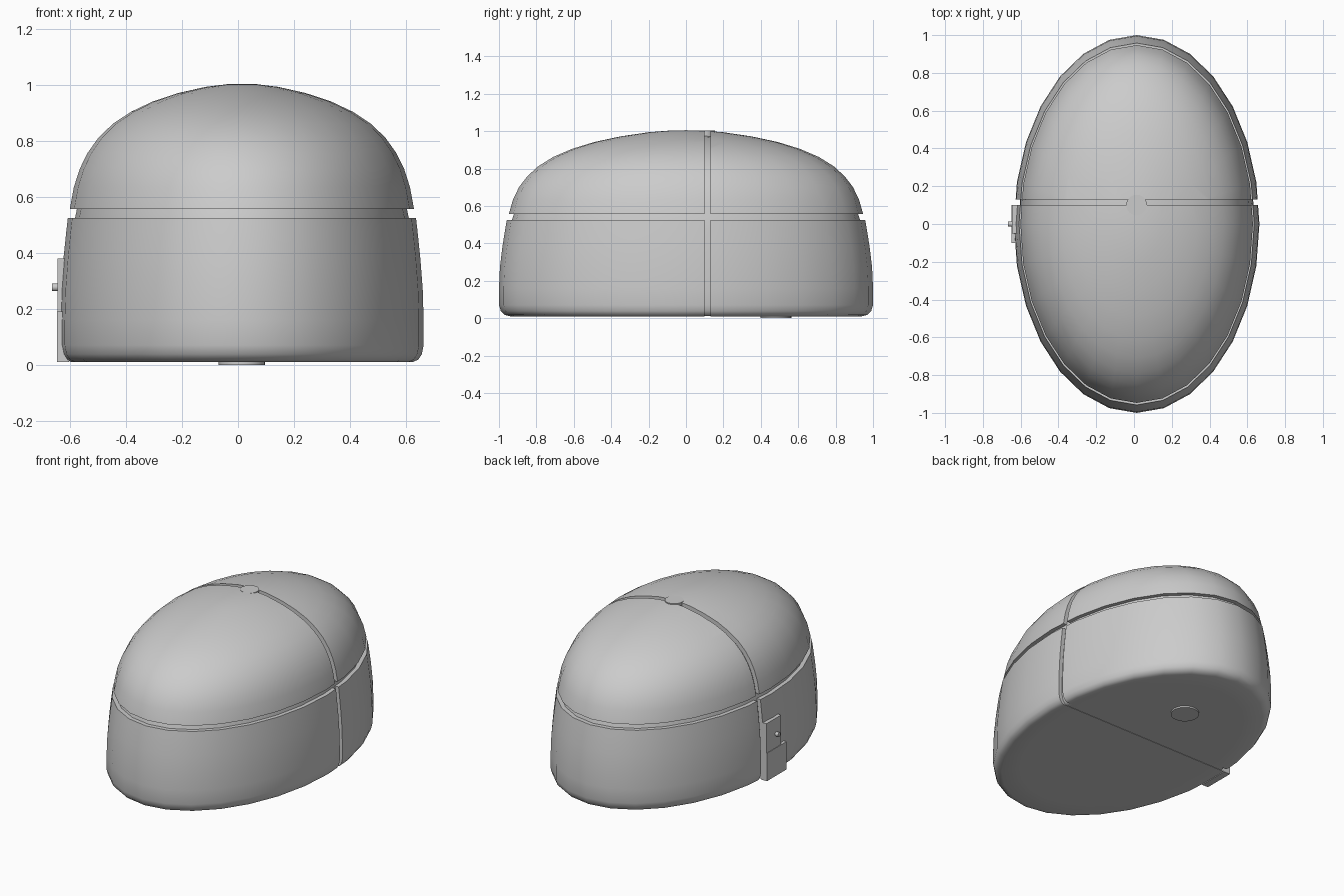
import bpy, bmesh, math
from mathutils import Vector, Matrix

if "Cube" in bpy.data.objects:
    bpy.data.objects.remove(bpy.data.objects["Cube"])

CX, HALF_X, SIDES = 0.014, 0.65, 28


def finish(bm, name):
    bmesh.ops.recalc_face_normals(bm, faces=bm.faces[:])
    me = bpy.data.meshes.new(name)
    bm.to_mesh(me)
    bm.free()
    ob = bpy.data.objects.new(name, me)
    bpy.context.collection.objects.link(ob)
    bpy.ops.object.select_all(action='DESELECT')
    ob.select_set(True)
    bpy.context.view_layer.objects.active = ob
    bpy.ops.object.shade_smooth_by_angle(angle=math.radians(35))
    return ob


def oval_lathe(profile, inset=0.0):
    """Spin an (r, z) profile into a closed oval solid."""
    bm = bmesh.new()
    rings = []
    for r, z in profile:
        ring = []
        for i in range(SIDES):
            a = 2 * math.pi * i / SIDES
            k = r if r == 0 else max(r, 0.001)
            ring.append(bm.verts.new((CX + k * (HALF_X - inset) * math.sin(a),
                                      k * (1 - inset) * math.cos(a), z)))
        rings.append(ring)
    for lo, hi in zip(rings, rings[1:]):
        for i in range(SIDES):
            j = (i + 1) % SIDES
            bm.faces.new((lo[i], lo[j], hi[j], hi[i]))
    bmesh.ops.remove_doubles(bm, verts=bm.verts[:], dist=0.0001)
    return bm


def cut(bm, y, keep_front):
    """Keep one side of the plane at y and close the cut."""
    geom = bm.verts[:] + bm.edges[:] + bm.faces[:]
    res = bmesh.ops.bisect_plane(bm, geom=geom, dist=1e-5, plane_co=(0, y, 0), plane_no=(0, 1, 0),
                                 clear_outer=keep_front, clear_inner=not keep_front)
    edges = [e for e in res['geom_cut'] if isinstance(e, bmesh.types.BMEdge)]
    bmesh.ops.holes_fill(bm, edges=edges, sides=0)


def box(name, lo, hi):
    bm = bmesh.new()
    lo, hi = Vector(lo), Vector(hi)
    bmesh.ops.create_cube(bm, size=1, matrix=Matrix.Translation((lo + hi) / 2) @ Matrix.Diagonal((*(hi - lo), 1)))
    return finish(bm, name)


def disc(name, center, radius, depth, rot=Matrix(), seg=24):
    bm = bmesh.new()
    bmesh.ops.create_cone(bm, cap_ends=True, segments=seg, radius1=radius, radius2=radius,
                          depth=depth, matrix=Matrix.Translation(center) @ rot)
    return finish(bm, name)


lower = [(0, .01), (.8, .01), (.94, .01), (.97, .018), (.99, .038), (1, .07), (1, .16),
         (.995, .27), (.982, .38), (.966, .48), (.958, .525)]
upper = [(.947, .557), (.925, .635), (.893, .7), (.85, .757), (.79, .812), (.71, .862), (.61, .905),
         (.49, .942), (.35, .972), (.2, .994), (.1, 1.002), (0, 1.005)]

# Four outer shells separated by the panel seams
for label, y, front in (("front", .1, True), ("back", .13, False)):
    bm = oval_lathe(lower + [(0, .525)])
    cut(bm, y, front)
    finish(bm, label + "_lower_shell")
    bm = oval_lathe([(0, .557)] + upper)
    cut(bm, y, front)
    finish(bm, label + "_upper_shell")

# Inner core visible at the bottom of the seams
core = [(r, .012 + (z - .01) * .972) for r, z in lower + upper]
finish(oval_lathe(core, inset=.024), "inner_core")

# Flush disc on top and round foot below
disc("top_disc", (CX, .1, .985), .055, .038)
disc("bottom_disc", (CX, .48, .008), .083, .016)

# Side bracket with a small pin
box("bracket_upper_plate", (-.645, -.05, .19), (-.605, .1, .38))
box("bracket_lower_plate", (-.648, -.1, .01), (-.605, .1, .19))
disc("bracket_pin", (-.645, 0, .277), .014, .042, Matrix.Rotation(math.pi / 2, 4, 'Y'), 12)
